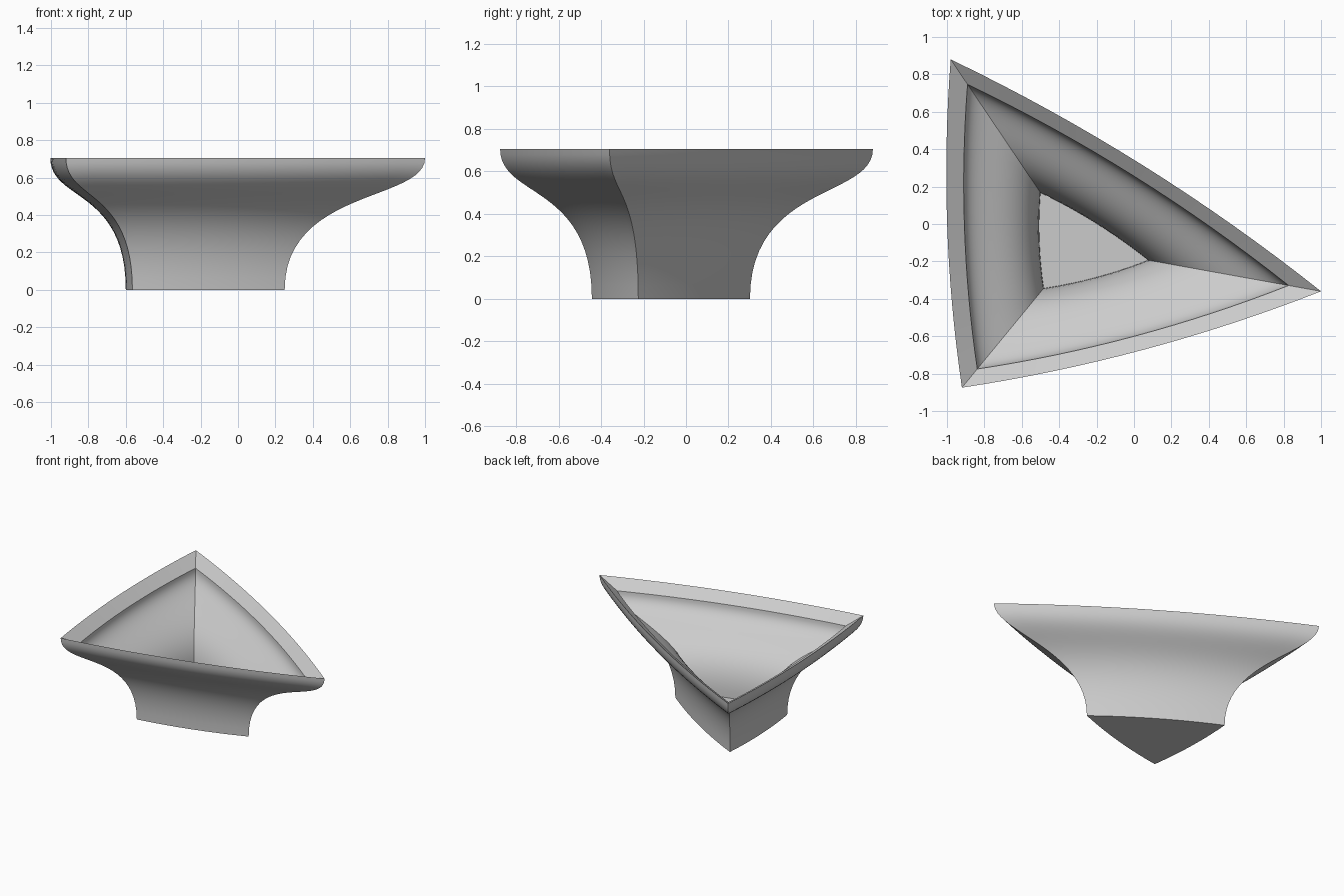
import bpy, bmesh, math
from mathutils import Vector

cube = bpy.data.objects.get("Cube")
if cube:
    bpy.data.objects.remove(cube, do_unlink=True)

CENTRE = Vector((-0.303, -0.125))
CORNERS = [Vector(c) for c in ((-0.98, 0.88), (-0.92, -0.875), (1.0, -0.36))]
HEIGHT = 0.705
SIDE_STEPS, WALL_STEPS = 16, 24
BULGE = 0.028
FOOT, WALL, FLOOR_Z, RIM_DROP = 0.424, 0.133, 0.09, 0.065

# Plan outline: a triangle with gently bowed sides
outline = []
for i, a in enumerate(CORNERS):
    b = CORNERS[(i + 1) % 3]
    side = b - a
    outward = Vector((side.y, -side.x))
    if outward.dot((a + b) / 2 - CENTRE) < 0:
        outward.negate()
    for k in range(SIDE_STEPS):
        t = k / SIDE_STEPS
        outline.append(a + side * t + outward * BULGE * 4 * t * (1 - t))


def flare(z0, z1, s0, s1):
    """S-curved wall profile as (scale, height) pairs, upright at both ends."""
    rows = []
    for k in range(WALL_STEPS + 1):
        t = k / WALL_STEPS
        u = 1 - t
        z = 3 * t * u * u * 0.77 + 3 * t * t * u * 0.67 + t ** 3
        s = 3 * t * t - 2 * t ** 3
        rows.append((s0 + (s1 - s0) * s, z0 + (z1 - z0) * z))
    return rows


# Outer wall upwards, sloping rim, then inner wall downwards
profile = flare(0, HEIGHT, FOOT, 1)
profile += reversed(flare(FLOOR_Z, HEIGHT - RIM_DROP, FOOT - WALL, 1 - WALL))

bm = bmesh.new()
rings = []
for scale, z in profile:
    ring = []
    for p in outline:
        q = CENTRE + (p - CENTRE) * scale
        ring.append(bm.verts.new((q.x, q.y, z)))
    rings.append(ring)
n = len(outline)
for low, high in zip(rings, rings[1:]):
    for i in range(n):
        j = (i + 1) % n
        bm.faces.new((low[i], low[j], high[j], high[i]))

# Underside and inner floor
bm.faces.new(rings[0])
bm.faces.new(rings[-1])
bmesh.ops.recalc_face_normals(bm, faces=bm.faces)

mesh = bpy.data.meshes.new("triangular_bowl")
bm.to_mesh(mesh)
bm.free()
bowl = bpy.data.objects.new("triangular_bowl", mesh)
bpy.context.collection.objects.link(bowl)

# Plain grey finish
grey = bpy.data.materials.new("light_grey")
grey.use_nodes = True
colour = (0.6, 0.6, 0.6, 1)
grey.diffuse_color = colour
grey.node_tree.nodes["Principled BSDF"].inputs["Base Color"].default_value = colour
mesh.materials.append(grey)

bpy.ops.object.select_all(action='DESELECT')
bowl.select_set(True)
bpy.context.view_layer.objects.active = bowl
bpy.ops.object.shade_smooth_by_angle(angle=math.radians(30))
